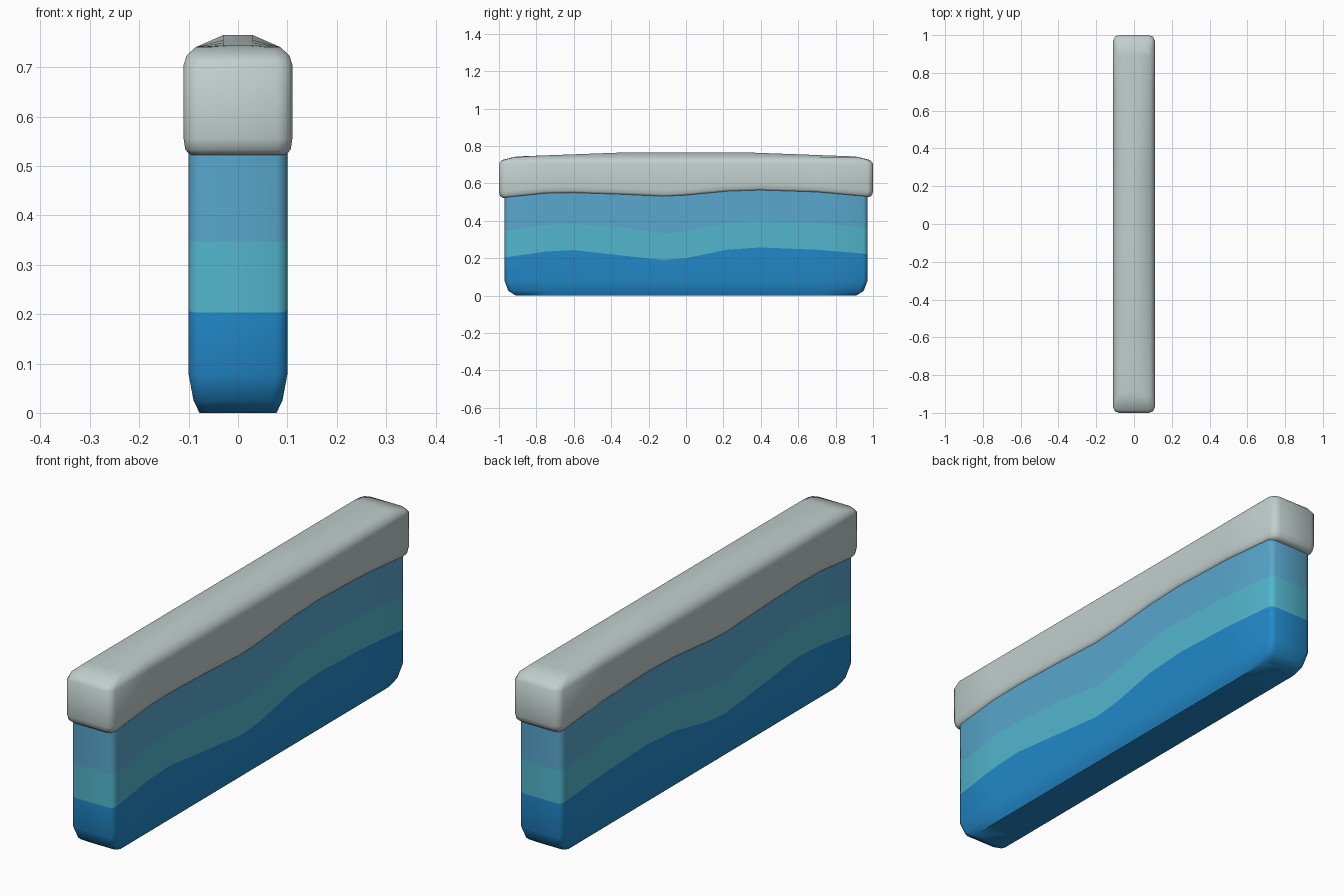
import bpy, bmesh, math

if "Cube" in bpy.data.objects:
    bpy.data.objects.remove(bpy.data.objects["Cube"])

# Wave heights along y: (y, lower band top, middle band top, cap underside)
WAVE = [(-.97, .203, .346, .520), (-.90, .215, .358, .537), (-.75, .235, .378, .545),
        (-.60, .243, .383, .548), (-.33, .213, .364, .539), (-.12, .190, .330, .529),
        (0, .200, .342, .535), (.22, .245, .390, .556), (.40, .257, .402, .562),
        (.70, .245, .386, .552), (.90, .229, .369, .545), (.97, .222, .362, .524)]
STATIONS = [-.75, -.6, -.33, -.12, 0, .1, .22, .33, .4, .55, .7]


def wave(col, y):
    y = max(-.97, min(.97, y))
    for a, b in zip(WAVE, WAVE[1:]):
        if y <= b[0]:
            t = (y - a[0]) / (b[0] - a[0])
            return a[col] + t * (b[col] - a[col])


def level(h):
    return lambda y: h


def along(col, offset=0):
    return lambda y: wave(col, y) + offset


def crest(y):
    # flat in the middle, sloping down to both ends
    return .765 - .022 * max(0, abs(y) - .33) / .59


def material(name, rgb):
    m = bpy.data.materials.new(name)
    m.diffuse_color = (*rgb, 1)
    m.use_nodes = True
    m.node_tree.nodes["Principled BSDF"].inputs["Base Color"].default_value = m.diffuse_color
    return m


def ring(bm, hx, hy, c, height):
    # rounded rectangle: right side front to back, then left side back to front
    front = [(hx - c, -hy), (hx - .3 * c, -hy + .3 * c), (hx, -hy + c)]
    side = front + [(hx, y) for y in STATIONS] + [(x, -y) for x, y in reversed(front)]
    pts = side + [(-x, y) for x, y in reversed(side)]
    return [bm.verts.new((x, y, height(y))) for x, y in pts]


def loft(name, sections, mats, smooth_angle):
    # each section: half width, half length, corner, height rule, material of the wall above
    bm = bmesh.new()
    rings = [ring(bm, *s[:4]) for s in sections]
    n = len(rings[0])
    for low, high, s in zip(rings, rings[1:], sections):
        for i in range(n):
            j = (i + 1) % n
            bm.faces.new((low[i], low[j], high[j], high[i])).material_index = s[4]
    # close bottom and top with strips across the width
    for r, mat in ((rings[0], sections[0][4]), (rings[-1], sections[-1][4])):
        for i in range(n // 2 - 1):
            f = bm.faces.new((r[i], r[i + 1], r[n - 2 - i], r[n - 1 - i]))
            f.material_index = mat
    bmesh.ops.recalc_face_normals(bm, faces=bm.faces)
    me = bpy.data.meshes.new(name)
    bm.to_mesh(me)
    bm.free()
    for m in mats:
        me.materials.append(m)
    me.shade_smooth()
    me.set_sharp_from_angle(angle=math.radians(smooth_angle))
    ob = bpy.data.objects.new(name, me)
    bpy.context.collection.objects.link(ob)
    return ob


deep_blue = material("deep blue", (.016, .25, .59))
turquoise = material("turquoise", (.085, .47, .61))
sky_blue = material("sky blue", (.10, .385, .61))
pale_grey = material("pale grey", (.53, .62, .61))

# Wall body with three wavy colour bands
loft("wall_body", [
    (.078, .91, .020, level(0), 0),
    (.090, .95, .022, level(.025), 0),
    (.100, .97, .022, level(.078), 0),
    (.100, .97, .022, along(1), 1),
    (.100, .97, .022, along(2), 2),
    (.100, .97, .022, along(3, .03), 2),
], [deep_blue, turquoise, sky_blue], 45)

# Soft overhanging cap with a wavy lower edge and a gently raised crest
loft("wall_cap", [
    (.092, .960, .025, along(3), 0),
    (.101, .980, .028, along(3, .002), 0),
    (.107, .995, .030, along(3, .013), 0),
    (.110, 1.00, .030, along(3, .035), 0),
    (.110, 1.00, .030, level(.705), 0),
    (.104, .985, .030, level(.724), 0),
    (.085, .920, .030, level(.741), 0),
    (.030, .900, .020, crest, 0),
], [pale_grey], 60)
